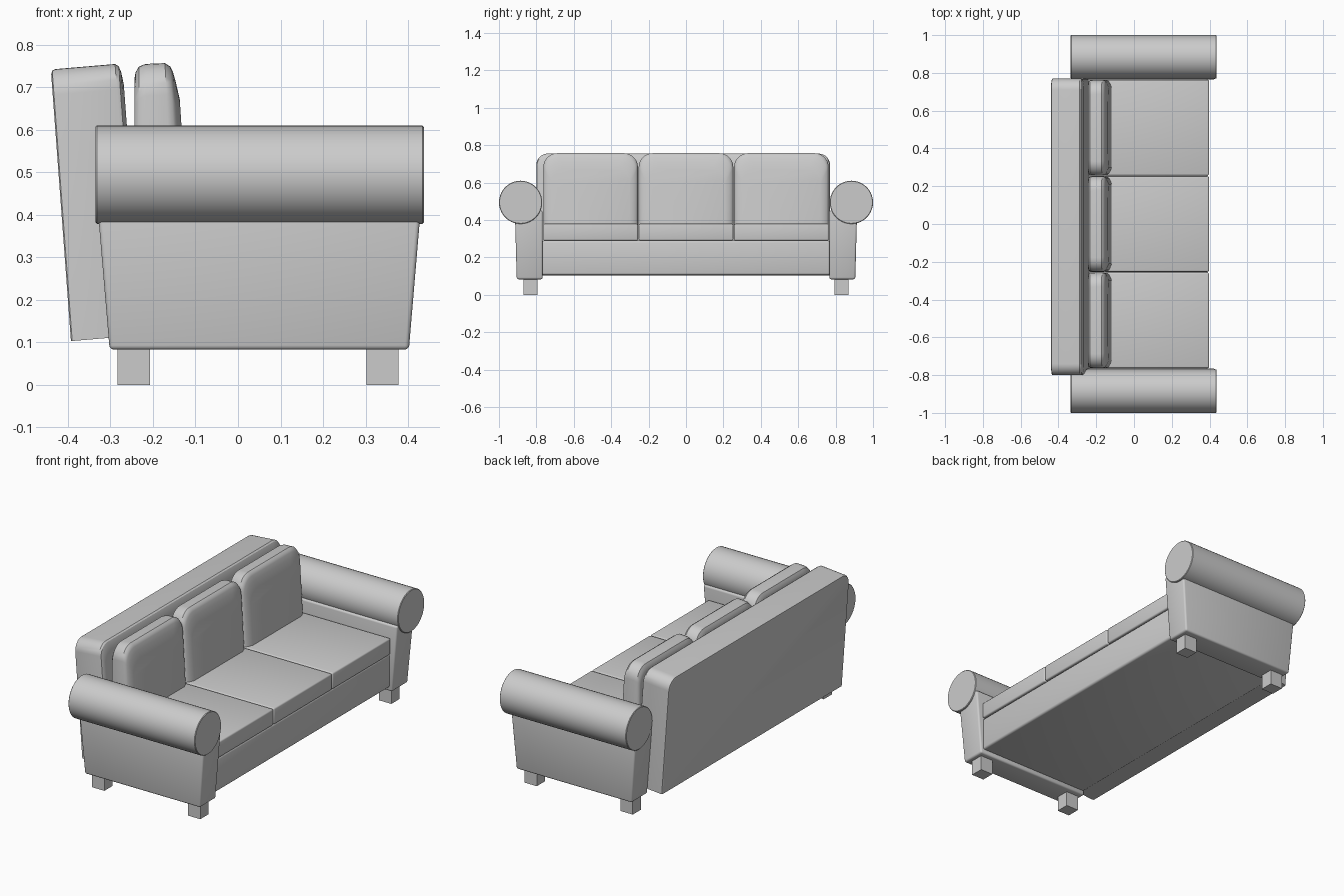
import bpy, bmesh, math
from mathutils import Matrix

if "Cube" in bpy.data.objects:
    bpy.data.objects.remove(bpy.data.objects["Cube"])

fabric = bpy.data.materials.new("grey fabric")
fabric.diffuse_color = (0.6, 0.6, 0.6, 1)
fabric.use_nodes = True
fabric.node_tree.nodes["Principled BSDF"].inputs["Base Color"].default_value = fabric.diffuse_color


def finish(name, bm):
    bmesh.ops.recalc_face_normals(bm, faces=bm.faces[:])
    me = bpy.data.meshes.new(name)
    bm.to_mesh(me)
    bm.free()
    me.materials.append(fabric)
    ob = bpy.data.objects.new(name, me)
    bpy.context.collection.objects.link(ob)
    return ob


def box(name, x, y, z, bevel=0.0, warp=None):
    """Box from ranges, optionally tapered by warp(co) and with rounded edges."""
    bm = bmesh.new()
    bmesh.ops.create_cube(bm, size=1)
    for v in bm.verts:
        v.co = [r[0] if c < 0 else r[1] for c, r in zip(v.co, (x, y, z))]
        if warp:
            warp(v.co)
    if bevel:
        bmesh.ops.bevel(bm, geom=bm.edges[:], offset=bevel, segments=3,
                        profile=0.5, affect='EDGES')
    return finish(name, bm)


def padded(name, sections, y, z, radius, warp):
    """Upright pad: arch outlines in the y-z plane lofted along x.
    Each section is (x, inset from the top and sides)."""
    bm = bmesh.new()
    rings = []
    for x, inset in sections:
        y0, y1, top = y[0] + inset * 0.5, y[1] - inset * 0.5, z[1] - inset
        pts = [(y0, z[0])]
        for cy, start in ((y0 + radius, math.pi), (y1 - radius, math.pi / 2)):
            for i in range(9):
                a = start - i * math.pi / 16
                pts.append((cy + radius * math.cos(a),
                            top - radius + radius * math.sin(a)))
        pts.append((y1, z[0]))
        rings.append([bm.verts.new(warp(x, py, pz)) for py, pz in pts])
    n = len(rings[0])
    for a, b in zip(rings, rings[1:]):
        for i in range(n):
            j = (i + 1) % n
            bm.faces.new((a[i], a[j], b[j], b[i]))
    bm.faces.new(rings[0])
    bm.faces.new(rings[-1])
    return finish(name, bm)


# seat base
box("seat_base", (-0.30, 0.39), (-0.77, 0.77), (0.105, 0.29), 0.012)

# leaning backrest
padded("backrest",
       [(-0.393, 0.012), (-0.390, 0.003), (-0.383, 0), (-0.242, 0),
        (-0.234, 0.006), (-0.229, 0.02), (-0.225, 0.05)],
       (-0.80, 0.77), (0.103, 0.742), 0.06,
       lambda x, y, z: (x - 0.074 * (z - 0.103), y, z + 0.085 * (x + 0.393)))

# three seat cushions and three back cushions
for k in range(3):
    c = (k - 1) * 0.51
    box(f"seat_cushion_{k + 1}", (-0.24, 0.397), (c - 0.253, c + 0.253),
        (0.29, 0.38), 0.008)
    padded(f"back_cushion_{k + 1}",
           [(-0.244, 0.04), (-0.241, 0.022), (-0.232, 0.008), (-0.215, 0.002),
            (-0.165, 0), (-0.152, 0.008), (-0.146, 0.02), (-0.140, 0.045),
            (-0.133, 0.085)],
           (c - 0.253, c + 0.253), (0.30, 0.757), 0.075,
           lambda x, y, z: (x - 0.065 * (z - 0.61) * max(0, (x + 0.244) / 0.11), y, z))


# arms with round rolls, and legs
for s, side in ((-1, "right"), (1, "left")):
    def flare(co):
        if co.z > 0.3:
            co.x += 0.031 if co.x > 0 else -0.031
            if abs(co.y) > 0.8:
                co.y += s * 0.01
    box(f"{side}_arm_panel", (-0.302, 0.402), sorted((s * 0.766, s * 0.905)),
        (0.083, 0.45), 0.01, flare)

    bm = bmesh.new()
    bmesh.ops.create_cone(bm, cap_ends=True, segments=40, radius1=0.1155,
                          radius2=0.1155, depth=0.772,
                          matrix=Matrix.Translation((0.051, s * 0.8845, 0.4945))
                          @ Matrix.Rotation(math.pi / 2, 4, 'Y'))
    rims = [e for e in bm.edges if abs(e.verts[0].co.x - e.verts[1].co.x) < 1e-4]
    bmesh.ops.bevel(bm, geom=rims, offset=0.003, segments=1, affect='EDGES')
    finish(f"{side}_arm_roll", bm)

    for x, end in ((-0.245, "back"), (0.34, "front")):
        box(f"{side}_{end}_leg", (x - 0.038, x + 0.038),
            sorted((s * 0.795, s * 0.868)), (0, 0.09))

# smooth shading with sharp edges kept
for ob in bpy.context.scene.objects:
    ob.select_set(True)
    bpy.context.view_layer.objects.active = ob
bpy.ops.object.shade_smooth_by_angle(angle=math.radians(32))
